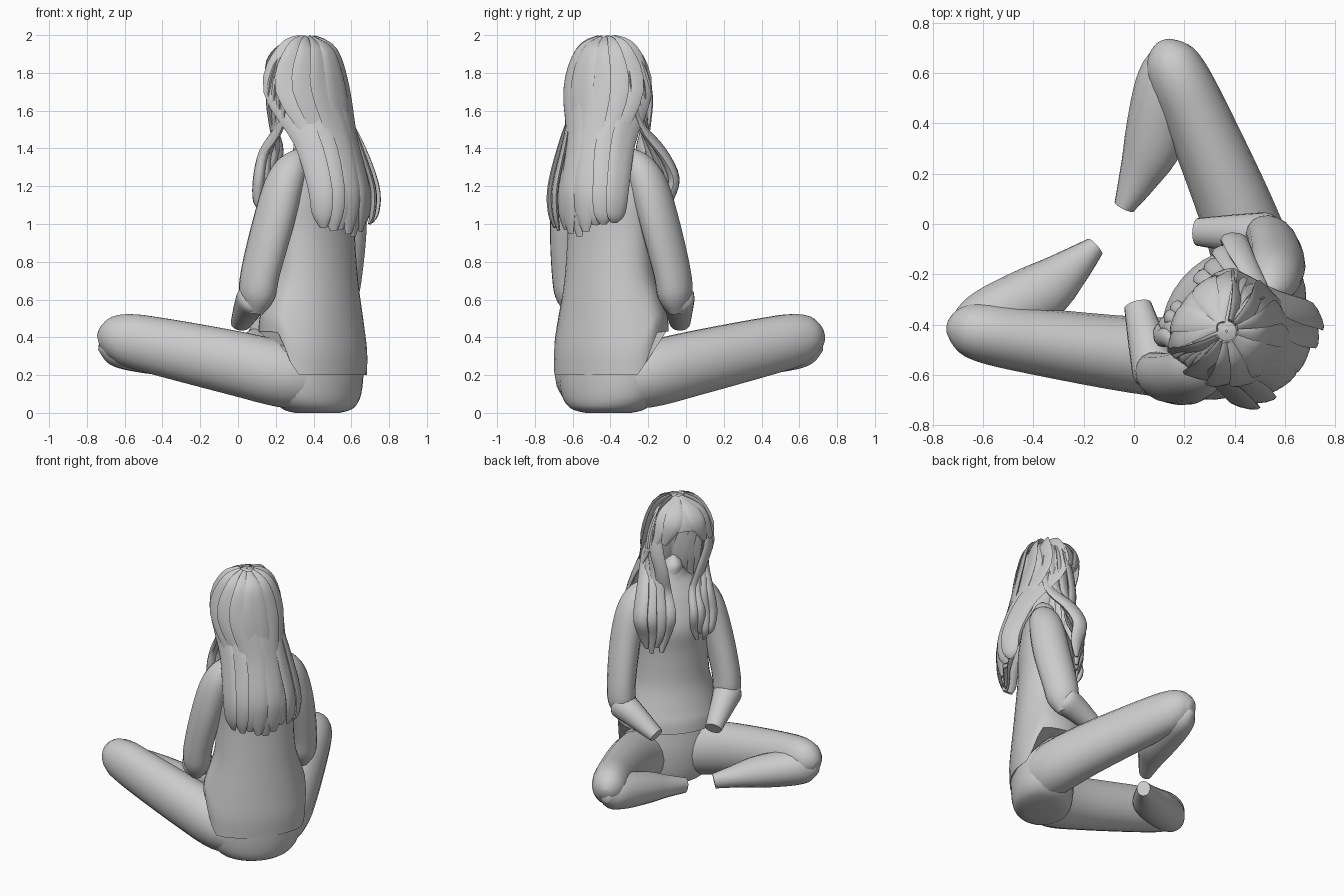
import bpy, bmesh, math, random
from mathutils import Vector, Matrix

if "Cube" in bpy.data.objects:
    bpy.data.objects.remove(bpy.data.objects["Cube"])

random.seed(4)
AXIS = math.radians(141)                       # direction the figure faces
F = Vector((math.cos(AXIS), math.sin(AXIS), 0))
S = Vector((math.sin(AXIS), -math.cos(AXIS), 0))
C = Vector((0.42, -0.41, 0))
UP = Vector((0, 0, 1))
TURN = Matrix.Rotation(math.radians(3.2), 3, 'Z')

grey = bpy.data.materials.new("plain_grey")
grey.diffuse_color = (0.6, 0.6, 0.6, 1)
grey.use_nodes = True
grey.node_tree.nodes["Principled BSDF"].inputs["Base Color"].default_value = grey.diffuse_color


def local(f, s, z):
    """body frame to world, with the head leaning a little to one side"""
    lean = -0.045 * min(1, max(0, (z - 1.35) / 0.3))
    return C + F * f + S * (s + lean) + UP * z


def mirrored(p):
    q = p - C
    return p - S * (2 * q.dot(S))


def mirrored_leg(p):
    q = TURN @ (mirrored(p) - C)
    return C + Vector((q.x, q.y * 1.015, q.z))


def finish(name, bm, angle=50):
    bmesh.ops.recalc_face_normals(bm, faces=bm.faces)
    me = bpy.data.meshes.new(name)
    bm.to_mesh(me)
    bm.free()
    me.materials.append(grey)
    ob = bpy.data.objects.new(name, me)
    bpy.context.collection.objects.link(ob)
    bpy.ops.object.select_all(action='DESELECT')
    ob.select_set(True)
    bpy.context.view_layer.objects.active = ob
    bpy.ops.object.shade_smooth_by_angle(angle=math.radians(angle))
    return ob


def skin(name, rings, caps=True):
    bm = bmesh.new()
    vs = [[bm.verts.new(p) for p in r] for r in rings]
    n = len(vs[0])
    for a, b in zip(vs, vs[1:]):
        for i in range(n):
            j = (i + 1) % n
            bm.faces.new((a[i], a[j], b[j], b[i]))
    if caps:
        bm.faces.new(vs[0])
        bm.faces.new(vs[-1])
    return finish(name, bm)


def spline(keys, steps):
    """Catmull-Rom through tuples of equal length"""
    k = [keys[0]] + list(keys) + [keys[-1]]
    out = []
    for i in range(1, len(k) - 2):
        for j in range(steps):
            t = j / steps
            out.append([0.5 * (2 * b + (c - a) * t + (2 * a - 5 * b + 4 * c - d) * t * t
                               + (3 * b - a - 3 * c + d) * t ** 3)
                        for a, b, c, d in zip(k[i - 1], k[i], k[i + 1], k[i + 2])])
    return out + [list(keys[-1])]


def tube(name, keys, ref, sides=18, steps=4):
    """keys: (point, half width, half thickness); thickness follows ref"""
    pts = spline([(*p, a, b) for p, a, b in keys], steps)
    pos = [Vector(p[:3]) for p in pts]
    rings = []
    for i, p in enumerate(pts):
        t = (pos[min(i + 1, len(pos) - 1)] - pos[max(i - 1, 0)]).normalized()
        u = t.cross(ref).normalized()
        v = u.cross(t)
        a, b = max(p[3], 0.004), max(p[4], 0.004)
        rings.append([pos[i] + u * a * math.cos(w) + v * b * math.sin(w)
                      for w in (2 * math.pi * j / sides for j in range(sides))])
    return skin(name, rings)


def body_loft(name, keys, lift=0.0, sides=36, caps=True):
    """keys: (height, half width, back depth, front depth); lift raises the front hem"""
    rings = []
    for z, w, back, front in spline(keys, 4):
        ring = []
        for j in range(sides):
            a = 2 * math.pi * j / sides
            c = math.cos(a)
            t = min(1, max(0, (c + 0.55) / 0.6))
            rise = lift * t * t * (3 - 2 * t) * max(0, (0.75 - z) / 0.55)
            ring.append(local(c * (front if c > 0 else back), w * math.sin(a), z + rise))
        rings.append(ring)
    return skin(name, rings, caps)


# Pelvis, shirt and neck
body_loft("pelvis", [(0.0, 0.13, 0.11, 0.11), (0.025, 0.22, 0.17, 0.17), (0.1, 0.28, 0.195, 0.195),
                     (0.25, 0.3, 0.2, 0.2), (0.4, 0.28, 0.18, 0.18)])
body_loft("shirt_torso", [(0.2, 0.33, 0.207, 0.3), (0.32, 0.33, 0.21, 0.29),
                          (0.45, 0.31, 0.2, 0.265), (0.7, 0.265, 0.177, 0.225),
                          (0.95, 0.25, 0.157, 0.212), (1.12, 0.26, 0.155, 0.218),
                          (1.28, 0.25, 0.135, 0.16), (1.36, 0.19, 0.11, 0.12),
                          (1.42, 0.115, 0.085, 0.09), (1.47, 0.075, 0.065, 0.075)], lift=0.23)
body_loft("neck", [(1.4, 0.085, 0.08, 0.08), (1.46, 0.072, 0.06, 0.08),
                   (1.51, 0.055, 0.045, 0.07), (1.55, 0.012, 0.01, 0.02)])

# Limbs: (x, y, z, half width, half thickness)
limbs = {
    "thigh": ([(0.47, -0.44, 0.17, .1, .1), (0.4, -0.48, 0.18, .15, .155), (0.25, -0.53, 0.2, .165, .175),
               (0, -0.52, 0.26, .152, .172), (-0.4, -0.465, 0.348, .132, .155),
               (-0.6, -0.43, 0.388, .12, .138), (-0.69, -0.415, 0.385, .09, .1),
               (-0.735, -0.41, 0.375, .035, .04)], UP),
    "shin": ([(-0.73, -0.415, 0.37, .03, .04), (-0.66, -0.4, 0.355, .09, .1),
              (-0.55, -0.36, 0.335, .12, .115), (-0.37, -0.27, 0.295, .118, .1),
              (-0.25, -0.175, 0.265, .08, .07), (-0.155, -0.09, 0.24, .042, .05)], UP),
    "upper_arm": ([(0.34, -0.525, 1.38, .03, .03), (0.29, -0.565, 1.31, .075, .085),
                   (0.24, -0.595, 1.2, .095, .11), (0.185, -0.615, 1.0, .095, .118),
                   (0.12, -0.612, 0.75, .09, .112), (0.1, -0.6, 0.62, .085, .1),
                   (0.085, -0.59, 0.53, .04, .05)], F),
    "forearm": ([(0.1, -0.645, 0.63, .04, .05), (0.09, -0.6, 0.615, .09, .09),
                 (0.06, -0.5, 0.57, .08, .08), (0.015, -0.325, 0.475, .055, .045)], UP),
}
for part, (keys, ref) in limbs.items():
    flip = mirrored_leg if part in ("thigh", "shin") else mirrored
    for side, fn in (("right_", lambda p: p), ("left_", flip)):
        tube(side + part, [(fn(Vector(k[:3])), k[3], k[4]) for k in keys], ref)

# Hair cap: open dome, hairline high over the forehead
rings = []
for i in range(9):
    e = math.pi / 2 * (1 - i / 8)
    ring = []
    for j in range(36):
        a = 2 * math.pi * j / 36
        front = max(0, math.cos(a))
        rad = max(math.cos(e), 0.02)
        base = 1.62 + 0.2 * front
        ring.append(local(0.03 + rad * (0.21 if front else 0.2) * math.cos(a),
                          rad * 0.2 * math.sin(a), base + (1.99 - base) * math.sin(e)))
    rings.append(ring)
skin("hair_cap", rings, caps=False)


def lock(name, keys, sides=10):
    """keys in body frame: (forward, side, height, half width, half thickness)"""
    mid = keys[len(keys) // 2]
    ref = (F * mid[0] + S * mid[1]).normalized()
    tube(name, [(local(*k[:3]), k[3], k[4]) for k in keys], ref, sides)


# Long flat locks falling down the back
COUNT = 9
for i in range(COUNT):
    u = 2 * i / (COUNT - 1) - 1
    a = math.radians(108) * u
    cf, sn = -math.cos(a), math.sin(a)
    tip = 0.94 + 0.04 * abs(u) + random.uniform(-0.01, 0.04)
    jit = 0.006 * (-1) ** i

    def drop(f, w, z, hw, ht, curve):
        return (f + curve * u * u + jit, w * u, z, hw, ht)
    lock("back_lock_%d" % (i + 1), [
        (0.03 + 0.04 * cf, 0.04 * sn, 1.985, 0.02, 0.008),
        (0.03 + 0.14 * cf, 0.13 * sn, 1.915, 0.055, 0.012),
        (0.03 + 0.195 * cf, 0.187 * sn, 1.72, 0.08, 0.013),
        drop(-0.205, 0.2, 1.45, 0.072, 0.015, 0.1),
        drop(-0.265, 0.225, 1.2, 0.066, 0.017, 0.06),
        drop(-0.265, 0.22, 1.06, 0.055, 0.016, 0.05),
        drop(-0.25, 0.2, tip, 0.02, 0.008, 0.04)])

# Wavy locks falling over the chest on both sides
for side, m, low, full in (("left", 1, 0.98, 1.3), ("right", -1, 1.04, 0.9)):
    for i in range(4):
        o = (i - 1.5) * 0.036 * full
        wob = random.uniform(-0.015, 0.015)
        lock("%s_chest_lock_%d" % (side, i + 1), [
            (0.05, 0.05 * m, 1.965, 0.015, 0.01),
            (0.09 - o * 0.6, 0.135 * m, 1.87, 0.035, 0.012),
            (0.1 - o, 0.178 * m, 1.7, 0.045, 0.015),
            (0.12 - o, (0.165 + o * 0.5) * m, 1.53, 0.044, 0.02),
            (0.18 + wob, (0.16 + o) * m, 1.38, 0.042 * full, 0.026),
            (0.225 - wob, (0.165 + o * 1.3) * m, 1.24, 0.042 * full, 0.03),
            (0.225 + wob, (0.16 + o) * m, 1.12, 0.034 * full, 0.026),
            (0.215, (0.16 + o * 0.7) * m, low + 0.04 * (i % 2), 0.012, 0.008)])

# Fringe swept from the parting to each side of the face
for side, m in (("left", 1), ("right", -1)):
    for i in range(2):
        w = 0.09 + 0.05 * i
        lock("%s_fringe_%d" % (side, i + 1), [
            (0.07, 0.01 * m, 1.99, 0.02, 0.008),
            (0.17 - 0.03 * i, w * 0.6 * m, 1.935, 0.05, 0.01),
            (0.215 - 0.045 * i, w * m, 1.85, 0.055, 0.012),
            (0.2 - 0.03 * i, (w + 0.045) * m, 1.73, 0.02, 0.008)])
